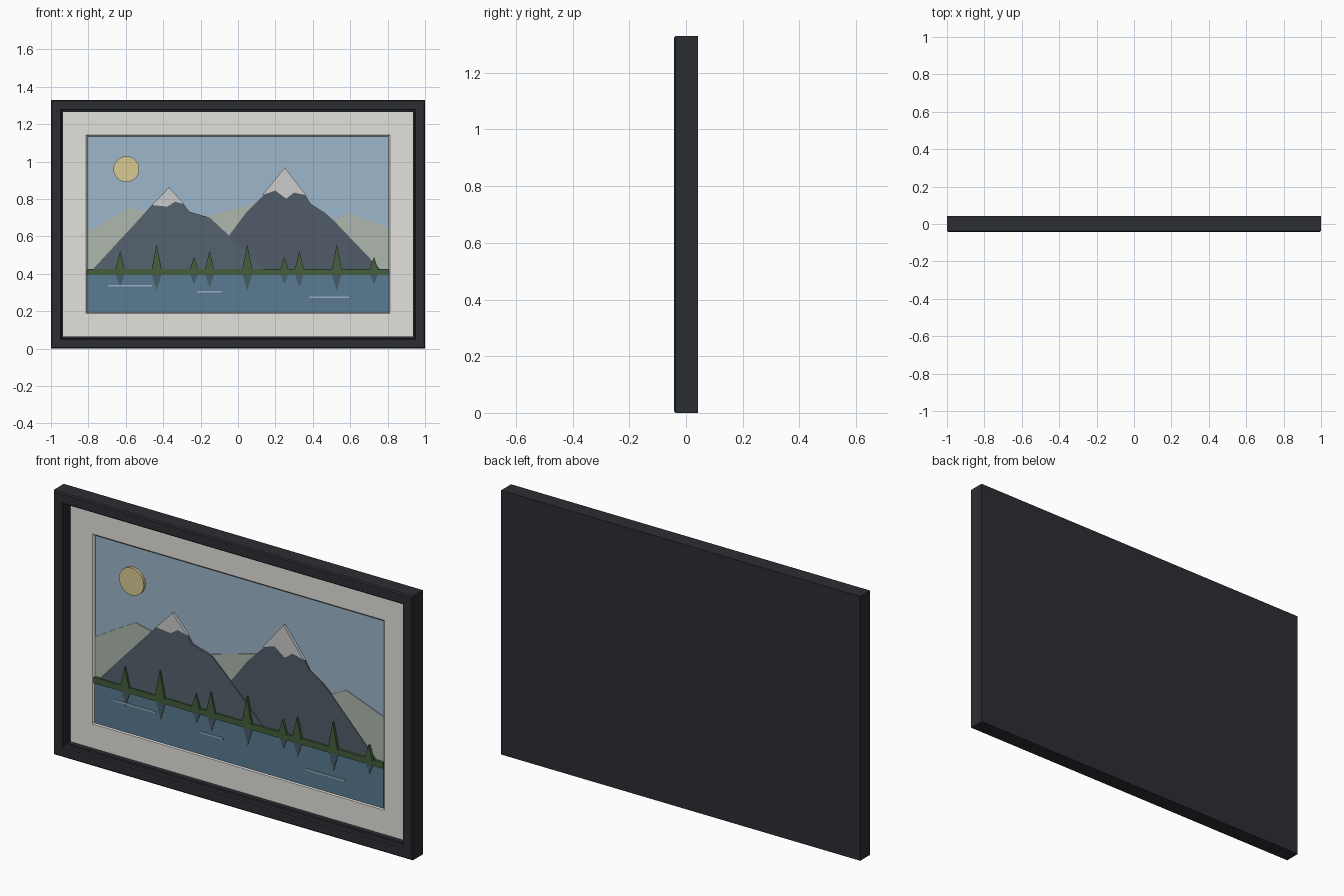
import bpy, bmesh, math

if "Cube" in bpy.data.objects:
    bpy.data.objects.remove(bpy.data.objects["Cube"])

H = 1.33          # overall height
YF, YB = -0.0425, 0.0425
BACK = 0.019      # rear of the layered cut-outs
MATS = {}


def material(name, rgb):
    m = bpy.data.materials.new(name)
    m.diffuse_color = (*[(c / 255) ** 2.2 for c in rgb], 1)
    m.use_nodes = True
    m.node_tree.nodes["Principled BSDF"].inputs["Base Color"].default_value = m.diffuse_color
    MATS[name] = m


for n, c in {"black": (48, 49, 54), "card": (226, 224, 219), "sky": (155, 180, 200),
             "sun": (215, 200, 145), "hill": (172, 182, 172), "rock": (86, 98, 110),
             "rock_dark": (82, 93, 104), "snow": (188, 188, 188), "water": (90, 122, 145),
             "grass": (70, 95, 62), "reflection": (72, 92, 102),
             "ripple": (150, 175, 190)}.items():
    material(n, c)


def finish(bm, name, mat):
    bmesh.ops.recalc_face_normals(bm, faces=bm.faces)
    me = bpy.data.meshes.new(name)
    bm.to_mesh(me)
    bm.free()
    ob = bpy.data.objects.new(name, me)
    me.materials.append(MATS[mat])
    bpy.context.collection.objects.link(ob)
    return ob


def ring(name, profile, mat):
    """Mitred rectangular border: profile of (inset from outer edge, y)."""
    bm = bmesh.new()
    loops = []
    for i, y in profile:
        x, a, b = 1 - i, i, H - i
        loops.append([bm.verts.new(p) for p in
                      ((-x, y, a), (x, y, a), (x, y, b), (-x, y, b))])
    for k, lo in enumerate(loops):
        nx = loops[(k + 1) % len(loops)]
        for j in range(4):
            bm.faces.new((lo[j], lo[(j + 1) % 4], nx[(j + 1) % 4], nx[j]))
    return finish(bm, name, mat)


def cutouts(name, outlines, front, mat, back=BACK):
    """Flat shapes in x/z extruded from front to back."""
    bm = bmesh.new()
    for pts in outlines:
        f = [bm.verts.new((x, front, z)) for x, z in pts]
        b = [bm.verts.new((x, back, z)) for x, z in pts]
        bm.faces.new(f)
        bm.faces.new(b[::-1])
        for i in range(len(pts)):
            j = (i + 1) % len(pts)
            bm.faces.new((f[i], b[i], b[j], f[j]))
    return finish(bm, name, mat)


def rect(x0, x1, z0, z1):
    return [(x0, z0), (x1, z0), (x1, z1), (x0, z1)]


# frame with chamfered front and stepped inner lip
ring("frame", [(0, YB), (0, YF + .006), (.006, YF), (.05, YF), (.055, YF + .005),
               (.055, -.02), (.065, -.02), (.065, YB)], "black")
cutouts("back_panel", [rect(-.936, .936, .064, H - .064)], .028, "black", YB)

# mount card with bevelled opening
ring("mount", [(.062, .022), (.062, .003), (.187, .003), (.195, .011), (.195, .022)], "card")

# picture layers, back to front
W = .806
cutouts("sky", [rect(-.82, .82, .18, H - .18)], .018, "sky", .028)

sun = [(-.597 + .069 * math.cos(math.tau * i / 32), .96 + .069 * math.sin(math.tau * i / 32))
       for i in range(32)]
cutouts("sun", [sun], .005, "sun")

cutouts("far_hills", [[(-W, .4), (-W, .623), (-.583, .754), (-.25, .682), (.12, .785),
                       (.5, .68), (.594, .727), (W, .647), (W, .4)]], .014, "hill")

cutouts("right_mountain", [[(-.2, .4), (-.2, .42), (-.048, .604), (.043, .727), (.134, .818),
                            (.25, .966), (.364, .818), (.39, .775), (.465, .727),
                            (.513, .684), (.765, .42), (.765, .4)]], .011, "rock_dark")
cutouts("left_mountain", [[(-.78, .4), (-.78, .42), (-.457, .77), (-.369, .859), (-.289, .77),
                           (-.262, .733), (-.15, .70), (-.048, .604), (.14, .42),
                           (.14, .4)]], .008, "rock")

cutouts("snow_caps", [
    [(-.46, .768), (-.369, .862), (-.285, .772), (-.337, .786), (-.378, .759)],
    [(.13, .822), (.25, .968), (.365, .82), (.3, .834), (.257, .802), (.2, .845)],
], .004, "snow")

cutouts("lake", [rect(-W, W, .18, .41)], .008, "water")
cutouts("shore", [rect(-W, W, .395, .425)], .001, "grass")

# trees and their mirrored reflections: x positions by height
trees, mirrored = [], []
for i, x in enumerate((-.63, -.435, -.235, -.152, .05, .248, .328, .528, .727)):
    h = (.104, .136, .072)[(0, 1, 2, 0, 1, 2, 0, 1, 2)[i]]
    w = .018 + .07 * h
    trees.append([(x - w, .42), (x + w, .42), (x, .42 + h)])
    mirrored.append([(x - w, .4), (x, .4 - h * .8 + .022), (x + w, .4)])
    mirrored[-1][1] = (x, .385 - h * .55)
cutouts("trees", trees, -.002, "grass")
cutouts("tree_reflections", mirrored, .005, "reflection")

# ripples on the water
cutouts("ripples", [rect(a, b, z - .004, z + .004) for a, b, z in
                    ((-.695, -.46, .337), (-.22, -.085, .305), (.38, .593, .275))],
        .004, "ripple")
